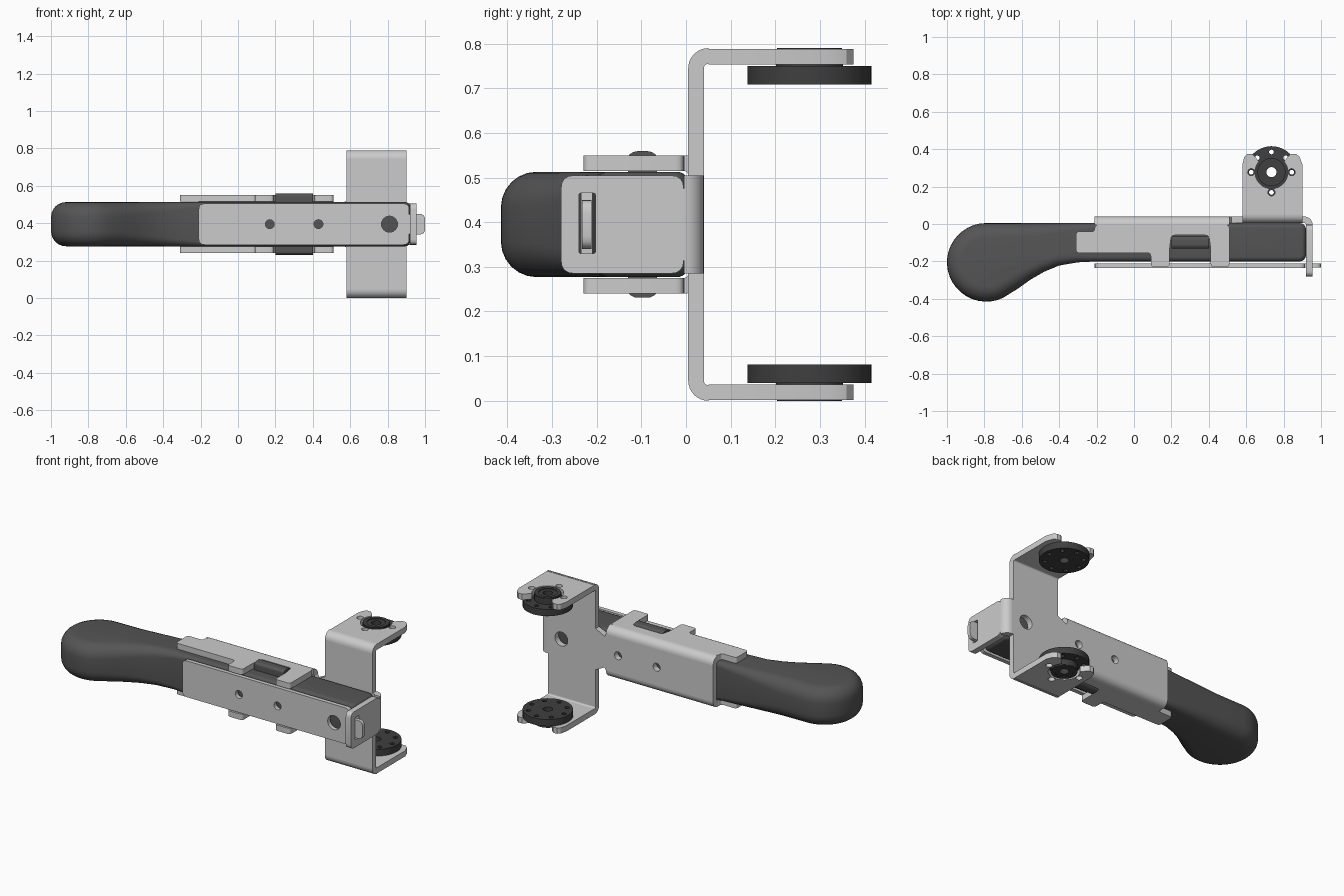
import bpy, bmesh, math
from mathutils import Matrix, Vector

if "Cube" in bpy.data.objects:
    bpy.data.objects.remove(bpy.data.objects["Cube"])

ZC = 0.395  # mid height, everything mirrors about it
AXES = {
    'x': Matrix(((0, 0, 1), (1, 0, 0), (0, 1, 0))).to_4x4(),
    'y': Matrix(((1, 0, 0), (0, 0, -1), (0, 1, 0))).to_4x4(),
    'z': Matrix.Identity(4),
}


def material(name, v):
    m = bpy.data.materials.new(name)
    m.diffuse_color = (v, v, v, 1)
    m.use_nodes = True
    m.node_tree.nodes["Principled BSDF"].inputs["Base Color"].default_value = m.diffuse_color
    return m


RUBBER = material("dark_rubber", 0.09)
BLACK = material("dark_metal", 0.05)


def arc(cx, cy, r, a0, a1, n=8):
    return [(cx + r * math.cos(math.radians(a0 + (a1 - a0) * i / n)),
             cy + r * math.sin(math.radians(a0 + (a1 - a0) * i / n))) for i in range(n + 1)]


def circle(cx, cy, r, n=24):
    return arc(cx, cy, r, 0, 360, n)[:-1]


def rounded(pts, r, n=4):
    """Round every corner of a polygon."""
    out = []
    for i, p in enumerate(pts):
        p = Vector(p)
        a, b = Vector(pts[i - 1]) - p, Vector(pts[(i + 1) % len(pts)]) - p
        d = min(r, a.length * .48, b.length * .48)
        a, b = p + a.normalized() * d, p + b.normalized() * d
        for k in range(n + 1):
            t = k / n
            out.append(tuple(a * (1 - t) ** 2 + p * 2 * t * (1 - t) + b * t * t))
    return out


def rect(u0, u1, v0, v1, r=0.02):
    return rounded([(u0, v0), (u1, v0), (u1, v1), (u0, v1)], r)


def smooth(ob, angle=30):
    bpy.ops.object.select_all(action='DESELECT')
    ob.select_set(True)
    bpy.context.view_layer.objects.active = ob
    bpy.ops.object.shade_smooth_by_angle(angle=math.radians(angle))


def plate(name, outline, axis, lo, hi, holes=(), mat=None):
    """Flat sheet with holes, extruded from lo to hi along an axis."""
    cu = bpy.data.curves.new(name, 'CURVE')
    cu.dimensions, cu.fill_mode, cu.extrude = '2D', 'BOTH', (hi - lo) / 2
    for loop in [outline, *holes]:
        s = cu.splines.new('POLY')
        s.points.add(len(loop) - 1)
        for p, (u, v) in zip(s.points, loop):
            p.co = (u, v, 0, 1)
        s.use_cyclic_u = True
    ob = bpy.data.objects.new(name, cu)
    bpy.context.collection.objects.link(ob)
    bpy.ops.object.select_all(action='DESELECT')
    ob.select_set(True)
    bpy.context.view_layer.objects.active = ob
    bpy.ops.object.convert(target='MESH')
    ob = bpy.context.view_layer.objects.active
    mid = (lo + hi) / 2
    shift = {'x': (mid, 0, 0), 'y': (0, mid, 0), 'z': (0, 0, mid)}[axis]
    ob.data.transform(Matrix.Translation(shift) @ AXES[axis])
    bm = bmesh.new()
    bm.from_mesh(ob.data)
    bmesh.ops.remove_doubles(bm, verts=bm.verts, dist=1e-5)
    bmesh.ops.recalc_face_normals(bm, faces=bm.faces)
    bm.to_mesh(ob.data)
    bm.free()
    if mat:
        ob.data.materials.append(mat)
    smooth(ob)
    return ob


def bend(name, cu, cv, a0, axis, lo, hi):
    """Quarter-round sheet metal bend."""
    plate(name, arc(cu, cv, .045, a0, a0 + 90) + arc(cu, cv, .01, a0 + 90, a0), axis, lo, hi)


def mirrored(ob, name):
    """Copy of a part flipped about the mid height."""
    me = ob.data.copy()
    me.transform(Matrix.Translation((0, 0, 2 * ZC)) @ Matrix.Scale(-1, 4, (0, 0, 1)))
    me.flip_normals()
    bpy.context.collection.objects.link(bpy.data.objects.new(name, me))


# Grip: outline seen from above, lofted with rounded upper and lower edges
def grip():
    pts = arc(-.79, -.205, .21, 90, 295, 22)
    pts += [(-.62, -.345), (-.55, -.295), (-.48, -.255), (-.4, -.222), (-.3, -.205), (-.2, -.2), (.3, -.2)]
    pts += arc(.885, -.165, .035, -90, 0, 4) + arc(.885, -.03, .035, 0, 90, 4)
    pts += [(.3, .005), (-.2, .005), (-.45, .005), (-.62, .005)]
    n, half = len(pts), .118
    offs, radii = [], []
    for i, p in enumerate(pts):
        d = (Vector(pts[(i + 1) % n]) - Vector(pts[i - 1])).normalized()
        offs.append(Vector((-d.y, d.x)))
        t = min(1, max(0, (-.2 - p[0]) / .45))
        radii.append(.025 + .055 * t)
    bm = bmesh.new()
    rings = []
    steps = [(-1, math.pi / 2 * (1 - k / 6)) for k in range(7)] + [(1, math.pi / 2 * k / 6) for k in range(7)]
    for sgn, a in steps:
        rings.append([bm.verts.new((p[0] + o.x * r * (1 - math.cos(a)), p[1] + o.y * r * (1 - math.cos(a)),
                                    ZC + sgn * (half - r + r * math.sin(a))))
                      for p, o, r in zip(pts, offs, radii)])
    for a, b in zip(rings, rings[1:]):
        for i in range(n):
            j = (i + 1) % n
            bm.faces.new((a[i], a[j], b[j], b[i]))
    bm.faces.new(rings[0][::-1])
    bm.faces.new(rings[-1])
    bmesh.ops.recalc_face_normals(bm, faces=bm.faces)
    me = bpy.data.meshes.new("grip")
    bm.to_mesh(me)
    bm.free()
    ob = bpy.data.objects.new("grip", me)
    me.materials.append(RUBBER)
    bpy.context.collection.objects.link(ob)
    smooth(ob, 40)


grip()

# Back plate: long arm and tall crosspiece in one sheet
Z0, Z1 = .285, .505
screws = [circle(.17, ZC, .024), circle(.43, ZC, .024), circle(.81, ZC, .043)]
back = [(-.21, Z0), (.51, Z0), (.52, Z0 + .015), (.58, Z0 - .015), (.58, .045), (.9, .045), (.9, Z0),
        (.91, Z0), (.91, Z1), (.9, Z1), (.9, .745), (.58, .745), (.58, Z1 + .015), (.52, Z1 - .015),
        (.51, Z1), (-.21, Z1)]
plate("back_plate", back, 'y', .005, .04, screws)

# Front plate with its tongue passing through the end plate
front = rounded([(-.21, Z0), (.915, Z0), (.915, Z1), (-.21, Z1)], .03)
plate("front_plate", front, 'y', -.235, -.21, screws)
plate("front_tongue", rect(.9, 1.0, .34, .45, .03), 'y', -.233, -.212)

# End plate with slot, and its bend into the back plate
plate("end_plate", rounded([(-.28, Z0), (-.005, Z0), (-.005, Z1), (-.28, Z1)], .03), 'x', .92, .955,
      [rect(-.24, -.203, .33, .465, .005)])
bend("end_bend", .91, -.005, 0, 'z', Z0, Z1)

# Side flanges with gripping fingers, bends and catch buttons
side = [(-.31, -.04), (-.21, -.04), (-.21, -.005), (.51, -.005), (.51, -.23), (.41, -.23), (.41, -.13),
        (.4, -.06), (.2, -.06), (.19, -.13), (.19, -.23), (.09, -.23), (.09, -.155), (-.31, -.155)]
mirrored(plate("upper_side_flange", rounded(side, .018), 'z', .515, .55), "lower_side_flange")
bend("upper_side_bend", -.005, Z1, 0, 'x', -.21, .51)
bend("lower_side_bend", -.005, Z0, 270, 'x', -.21, .51)
button = rounded([(-.13, .5), (-.065, .5), (-.065, .55), (-.08, .559), (-.115, .559), (-.13, .55)], .006)
mirrored(plate("upper_catch", button, 'x', .2, .4, mat=RUBBER), "lower_catch")

# Forked mounting flanges of the crosspiece
HX, HY = .735, .277
fork = [(.58, .05), (.9, .05), (.9, .32), (.885, .36), (.865, .375), (.84, .375), (.822, .36)]
fork += arc(HX, HY, .088, 40, -220, 24)
fork += [(.648, .36), (.63, .375), (.605, .375), (.59, .36), (.58, .32)]
fork_holes = [circle(HX + dx, HY + dy, .019, 16) for dx, dy in ((-.108, 0), (.108, 0), (0, -.108))]
mirrored(plate("upper_fork", fork, 'z', .753, .788, fork_holes), "lower_fork")
bend("upper_fork_bend", .05, .745, 90, 'x', .58, .9)
bend("lower_fork_bend", .05, .045, 180, 'x', .58, .9)

# Round hubs: drilled disc, boss and raised rim
bore = circle(HX, HY, .027)
drills = [circle(HX + .108 * math.cos(k * math.pi / 4), HY + .108 * math.sin(k * math.pi / 4), .013, 12)
          for k in range(8)]
mirrored(plate("upper_hub_disc", circle(HX, HY, .139, 40), 'z', .709, .75, [bore, *drills], BLACK),
         "lower_hub_disc")
mirrored(plate("upper_hub_boss", circle(HX, HY, .075, 32), 'z', .745, .786, [bore], BLACK), "lower_hub_boss")
mirrored(plate("upper_hub_rim", circle(HX, HY, .073, 32), 'z', .78, .79, [circle(HX, HY, .052)], BLACK),
         "lower_hub_rim")
